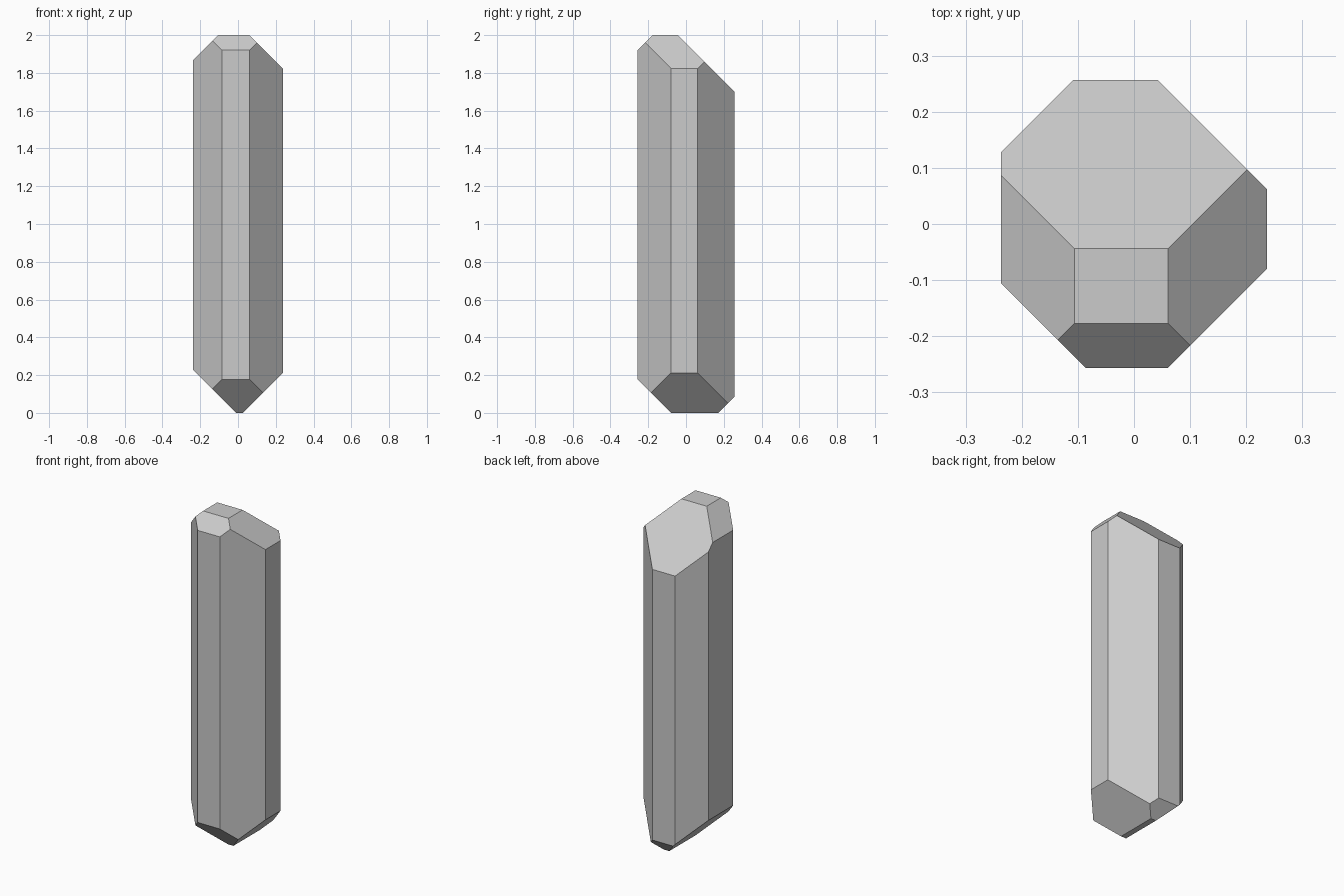
import bpy, bmesh
from mathutils import Vector

if "Cube" in bpy.data.objects:
    bpy.data.objects.remove(bpy.data.objects["Cube"])


def crystal(name, planes, size):
    """Carve a block with planes given as (outward direction, offset)."""
    bm = bmesh.new()
    bmesh.ops.create_cube(bm, size=size)
    for direction, offset in planes:
        n = Vector(direction)
        co = n * (offset / n.length_squared)
        geom = bm.verts[:] + bm.edges[:] + bm.faces[:]
        bmesh.ops.bisect_plane(bm, geom=geom, dist=1e-6, plane_co=co,
                               plane_no=n, clear_outer=True)
        rim = [e for e in bm.edges if e.is_boundary]
        if rim:
            bmesh.ops.contextual_create(bm, geom=rim)
    bmesh.ops.remove_doubles(bm, verts=bm.verts[:], dist=1e-5)
    bmesh.ops.recalc_face_normals(bm, faces=bm.faces[:])
    mesh = bpy.data.meshes.new(name)
    bm.to_mesh(mesh)
    bm.free()
    obj = bpy.data.objects.new(name, mesh)
    bpy.context.collection.objects.link(obj)
    return obj


# Eight-sided shaft
shaft = [((1, 0, 0), 0.237), ((-1, 0, 0), 0.237),
         ((0, 1, 0), 0.257), ((0, -1, 0), 0.257),
         ((1, 1, 0), 0.299), ((1, -1, 0), 0.317),
         ((-1, -1, 0), 0.343), ((-1, 1, 0), 0.365)]

# Sloping facets and flat cap of the upper tip
top = [((1, 0, 1), 2.061), ((-1, 0, 1), 2.106),
       ((0, 1, 1), 1.956), ((0, -1, 1), 2.177), ((0, 0, 1), 2.0)]

# Sloping facets and flat foot of the lower tip
bottom = [((1, 0, -1), 0.025), ((-1, 0, -1), 0.01),
          ((0, 1, -1), 0.172), ((0, -1, -1), 0.079), ((0, 0, -1), 0.0)]

crystal("crystal", shaft + top + bottom, 6)
